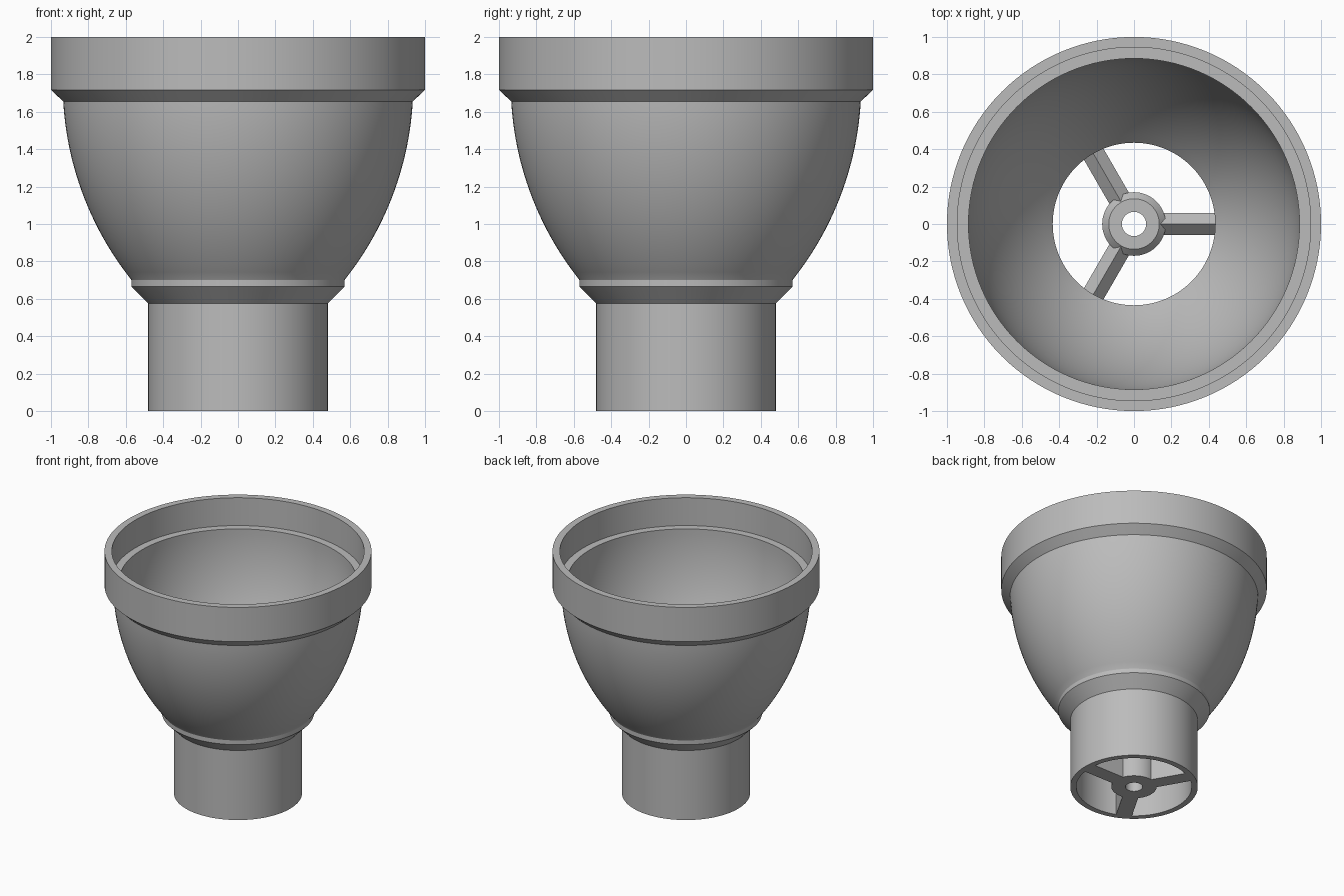
import bpy, bmesh, math
from mathutils import Matrix, Vector

cube = bpy.data.objects.get("Cube")
if cube:
    bpy.data.objects.remove(cube)

grey = bpy.data.materials.new("plain grey")
grey.use_nodes = True
colour = (0.5, 0.5, 0.5, 1)
grey.diffuse_color = colour
grey.node_tree.nodes["Principled BSDF"].inputs["Base Color"].default_value = colour


def finish(bm, name):
    bmesh.ops.recalc_face_normals(bm, faces=bm.faces)
    mesh = bpy.data.meshes.new(name)
    bm.to_mesh(mesh)
    bm.free()
    mesh.materials.append(grey)
    obj = bpy.data.objects.new(name, mesh)
    bpy.context.collection.objects.link(obj)
    bpy.ops.object.select_all(action='DESELECT')
    obj.select_set(True)
    bpy.context.view_layer.objects.active = obj
    bpy.ops.object.shade_smooth_by_angle(angle=math.radians(25))
    return obj


def lathe(name, profile, segments):
    """Revolve a closed (radius, height) profile around z."""
    bm = bmesh.new()
    rings = []
    for i in range(segments):
        a = 2 * math.pi * i / segments
        rings.append([bm.verts.new((r * math.cos(a), r * math.sin(a), z)) for r, z in profile])
    n = len(profile)
    for i in range(segments):
        p, q = rings[i], rings[(i + 1) % segments]
        for j in range(n):
            k = (j + 1) % n
            bm.faces.new((p[j], q[j], q[k], p[k]))
    return finish(bm, name)


def arc(z_start, z_end, radius, steps=24):
    """Points on the bowl curve, a circle centred beyond the axis."""
    points = []
    for i in range(steps + 1):
        z = z_start + (z_end - z_start) * i / steps
        points.append((math.sqrt(radius ** 2 - (z - 1.75) ** 2) - 0.745, z))
    return points


# Bowl, rim, collar and spout as one turned shell
outer = [(0.48, 0), (0.48, 0.575), (0.57, 0.665), (0.57, 0.70)]
outer += arc(0.703, 1.655, 1.682)
outer += [(1, 1.717), (1, 2)]
inner = [(0.945, 2), (0.945, 1.77)] + arc(1.77, 0.625, 1.63) + [(0.435, 0)]
lathe("funnel_shell", outer + inner, 128)

# Hollow hub with a chamfered top
TOP = 0.57
lathe("centre_hub", [(0.065, 0), (0.17, 0), (0.17, TOP - 0.035),
                     (0.135, TOP), (0.065, TOP)], 64)

# Three ridged spokes between hub and spout
section = [(-0.06, 0), (0.06, 0), (0.06, TOP - 0.065), (0, TOP - 0.005), (-0.06, TOP - 0.065)]
for i in range(3):
    turn = Matrix.Rotation(2 * math.pi * i / 3, 4, 'Z')
    bm = bmesh.new()
    ends = [[bm.verts.new(turn @ Vector((x, y, z))) for y, z in section] for x in (0.11, 0.45)]
    for end in ends:
        bm.faces.new(end)
    for j in range(len(section)):
        k = (j + 1) % len(section)
        bm.faces.new((ends[0][j], ends[0][k], ends[1][k], ends[1][j]))
    finish(bm, f"spoke_{i + 1}")
